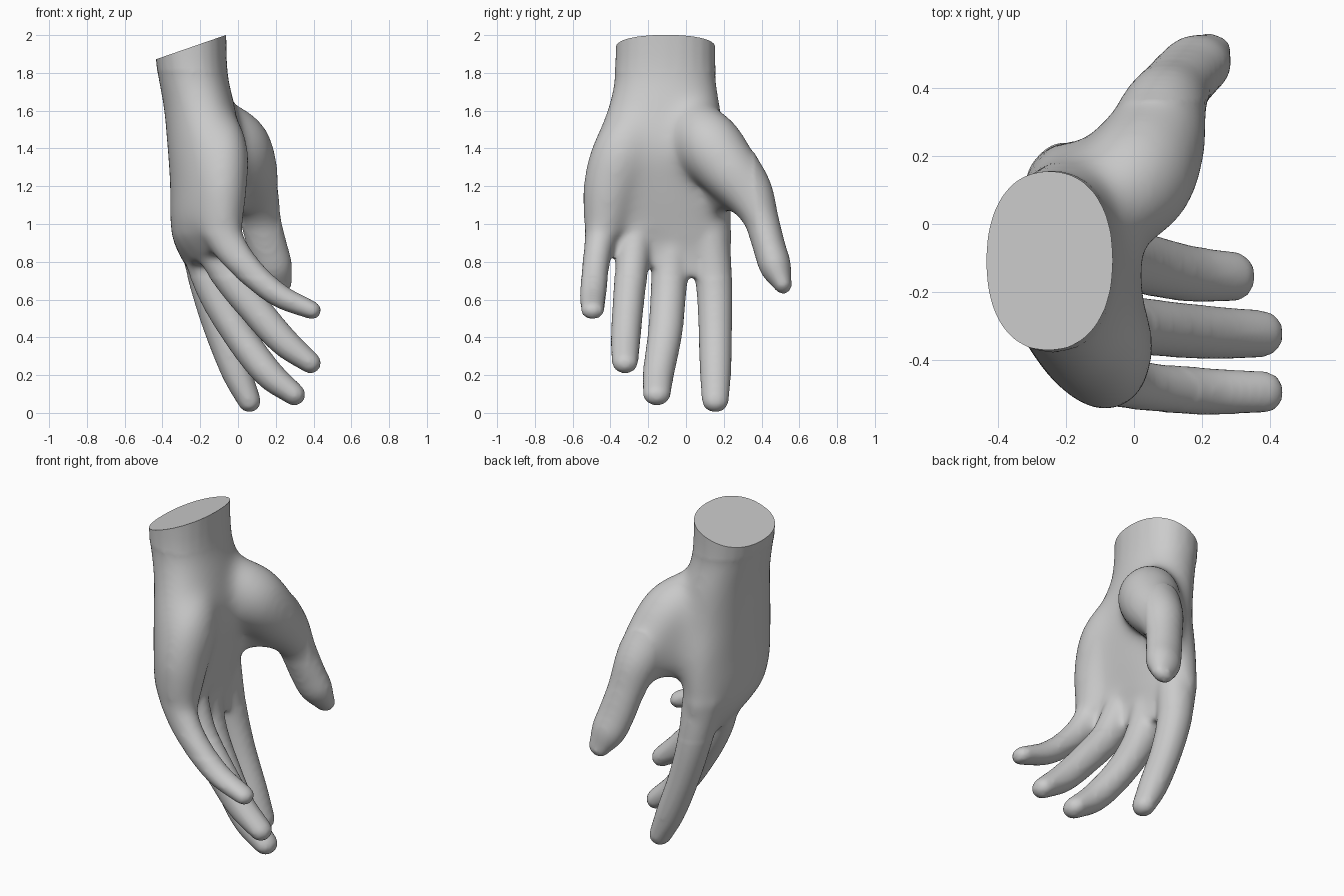
import bpy, bmesh, math
from mathutils import Vector

if "Cube" in bpy.data.objects:
    bpy.data.objects.remove(bpy.data.objects["Cube"])

bm = bmesh.new()
SEG = 24


def spline(rows, steps=5):
    """Catmull-Rom interpolation through rows of numbers."""
    rows = [Vector(r) for r in rows]
    p = [2 * rows[0] - rows[1]] + rows + [2 * rows[-1] - rows[-2]]
    out = []
    for i in range(1, len(p) - 2):
        a, b, c, d = p[i - 1:i + 3]
        for k in range(steps):
            t = k / steps
            out.append(0.5 * (2 * b + (c - a) * t + (2 * a - 5 * b + 4 * c - d) * t * t
                              + (3 * b - a - 3 * c + d) * t ** 3))
    return out + [rows[-1]]


def skin(rings):
    """Closed tube through a list of point rings."""
    vs = [[bm.verts.new(p) for p in r] for r in rings]
    faces = [bm.faces.new(vs[0]), bm.faces.new(vs[-1][::-1])]
    for a, b in zip(vs, vs[1:]):
        for i in range(SEG):
            j = (i + 1) % SEG
            faces.append(bm.faces.new((a[j], a[i], b[i], b[j])))
    bmesh.ops.recalc_face_normals(bm, faces=faces)


def limb(rows, side):
    """Round-ended limb; rows are x, y, z, radius along side, other radius."""
    pts = spline(rows)
    n = len(pts)
    stations = []
    for i, p in enumerate(pts):
        t = (pts[min(i + 1, n - 1)] - pts[max(i - 1, 0)])
        stations.append((Vector(p[:3]), Vector(t[:3]).normalized(), p[3], p[4]))

    def cap(st, sign):
        c, t, a, b = st
        r = min(a, b)
        return [(c + t * sign * r * math.sin(q), t, a * math.cos(q), b * math.cos(q))
                for q in (0.35, 0.7, 1.05, 1.4)]
    stations = cap(stations[0], -1)[::-1] + stations + cap(stations[-1], 1)
    rings = []
    for c, t, a, b in stations:
        s = (Vector(side) - t * t.dot(Vector(side))).normalized()
        m = t.cross(s)
        rings.append([c + s * a * math.cos(2 * math.pi * i / SEG)
                      + m * b * math.sin(2 * math.pi * i / SEG) for i in range(SEG)])
    skin(rings)


# wrist and palm: z, x centre, y centre, x radius, y radius, little-finger cupping, tilt
palm = [
    (2.15, -0.258, -0.105, 0.196, 0.267, 0.00, 0.00),
    (1.82, -0.243, -0.110, 0.187, 0.267, 0.00, 0.00),
    (1.62, -0.205, -0.115, 0.190, 0.300, 0.02, 0.00),
    (1.40, -0.175, -0.145, 0.200, 0.355, 0.07, 0.00),
    (1.20, -0.183, -0.150, 0.178, 0.395, 0.10, 0.00),
    (1.00, -0.205, -0.152, 0.155, 0.398, 0.13, -0.03),
    (0.88, -0.202, -0.152, 0.124, 0.383, 0.15, -0.07),
    (0.77, -0.165, -0.150, 0.082, 0.360, 0.14, -0.10),
]
rings = []
for z, xc, yc, rx, ry, cup, tilt in spline(palm):
    ring = []
    for i in range(SEG):
        q = 2 * math.pi * i / SEG
        c, s = math.cos(q), math.sin(q)
        u = math.copysign(abs(s) ** 0.9, s)
        x = xc + rx * math.copysign(abs(c) ** 0.9, c) + cup * min(u, 0) ** 2
        ring.append((x, yc + ry * u, z + tilt * u))
    rings.append(ring)
skin(rings)

X, Y, Z = (1, 0, 0), (0, 1, 0), (0, 0, 1)
# heel of the palm
limb([(-0.14, -0.24, 1.57, .11, .12), (-0.085, -0.33, 1.40, .16, .14),
      (-0.085, -0.40, 1.20, .15, .137), (-0.085, -0.43, 1.00, .115, .115)], Y)
# web between thumb and palm
limb([(-0.19, 0.09, 1.32, .26, .10), (-0.05, 0.20, 1.26, .22, .10),
      (0.08, 0.32, 1.19, .14, .10)], Z)
# thumb with its root
limb([(-0.13, 0.01, 1.57, .12, .13), (-0.01, 0.115, 1.43, .175, .18),
      (0.055, 0.225, 1.29, .160, .165), (0.09, 0.33, 1.16, .130, .135),
      (0.12, 0.398, 1.02, .108, .095), (0.155, 0.440, 0.88, .106, .087),
      (0.19, 0.475, 0.77, .100, .084), (0.225, 0.512, 0.68, .065, .05)], X)
# index, middle, ring and little fingers
limb([(-0.205, 0.12, 0.97, .11, .12), (-0.165, 0.148, 0.70, .098, .096),
      (-0.10, 0.155, 0.46, .090, .086), (-0.01, 0.156, 0.22, .084, .080),
      (0.06, 0.155, 0.063, .072, .062)], Y)
limb([(-0.205, -0.07, 0.97, .11, .12), (-0.135, -0.09, 0.68, .096, .098),
      (-0.005, -0.11, 0.43, .092, .086), (0.155, -0.145, 0.215, .084, .080),
      (0.298, -0.155, 0.097, .074, .060)], Y)
limb([(-0.17, -0.26, 0.98, .10, .12), (-0.055, -0.29, 0.74, .088, .094),
      (0.09, -0.308, 0.55, .083, .086), (0.24, -0.320, 0.38, .079, .079),
      (0.383, -0.323, 0.265, .070, .058)], Y)
limb([(-0.12, -0.43, 1.02, .10, .11), (-0.03, -0.465, 0.86, .078, .09),
      (0.08, -0.483, 0.735, .073, .074), (0.22, -0.492, 0.620, .070, .064),
      (0.392, -0.495, 0.543, .063, .049)], Y)

# fuse all parts into one soft skin
mesh = bpy.data.meshes.new("hand")
bm.to_mesh(mesh)
bm.free()
hand = bpy.data.objects.new("hand", mesh)
bpy.context.collection.objects.link(hand)
rem = hand.modifiers.new("fuse", 'REMESH')
rem.mode = 'VOXEL'
rem.voxel_size = 0.014
smo = hand.modifiers.new("soften", 'SMOOTH')
smo.factor = 0.5
smo.iterations = 12
dg = bpy.context.evaluated_depsgraph_get()
fused = bpy.data.meshes.new_from_object(hand.evaluated_get(dg))
hand.modifiers.clear()
hand.data = fused

# melt the creases of the palm and the thumb root
bm = bmesh.new()
bm.from_mesh(fused)
for low, loops in ((0.95, 45), (0.72, 8)):
    soft = [v for v in bm.verts if low < v.co.z < 1.8 and v.co.y < 0.36]
    for _ in range(loops):
        bmesh.ops.smooth_vert(bm, verts=soft, factor=0.5,
                              use_axis_x=True, use_axis_y=True, use_axis_z=True)

# slanted flat cut across the wrist
bmesh.ops.bisect_plane(bm, geom=bm.verts[:] + bm.edges[:] + bm.faces[:],
                       plane_co=(-0.065, 0, 2.0), plane_no=(-0.13, 0, 0.375),
                       clear_outer=True)
bmesh.ops.holes_fill(bm, edges=[e for e in bm.edges if e.is_boundary], sides=0)
bmesh.ops.recalc_face_normals(bm, faces=bm.faces[:])
bm.to_mesh(fused)
bm.free()

bpy.context.view_layer.objects.active = hand
hand.select_set(True)
bpy.ops.object.shade_smooth_by_angle(angle=math.radians(40))
